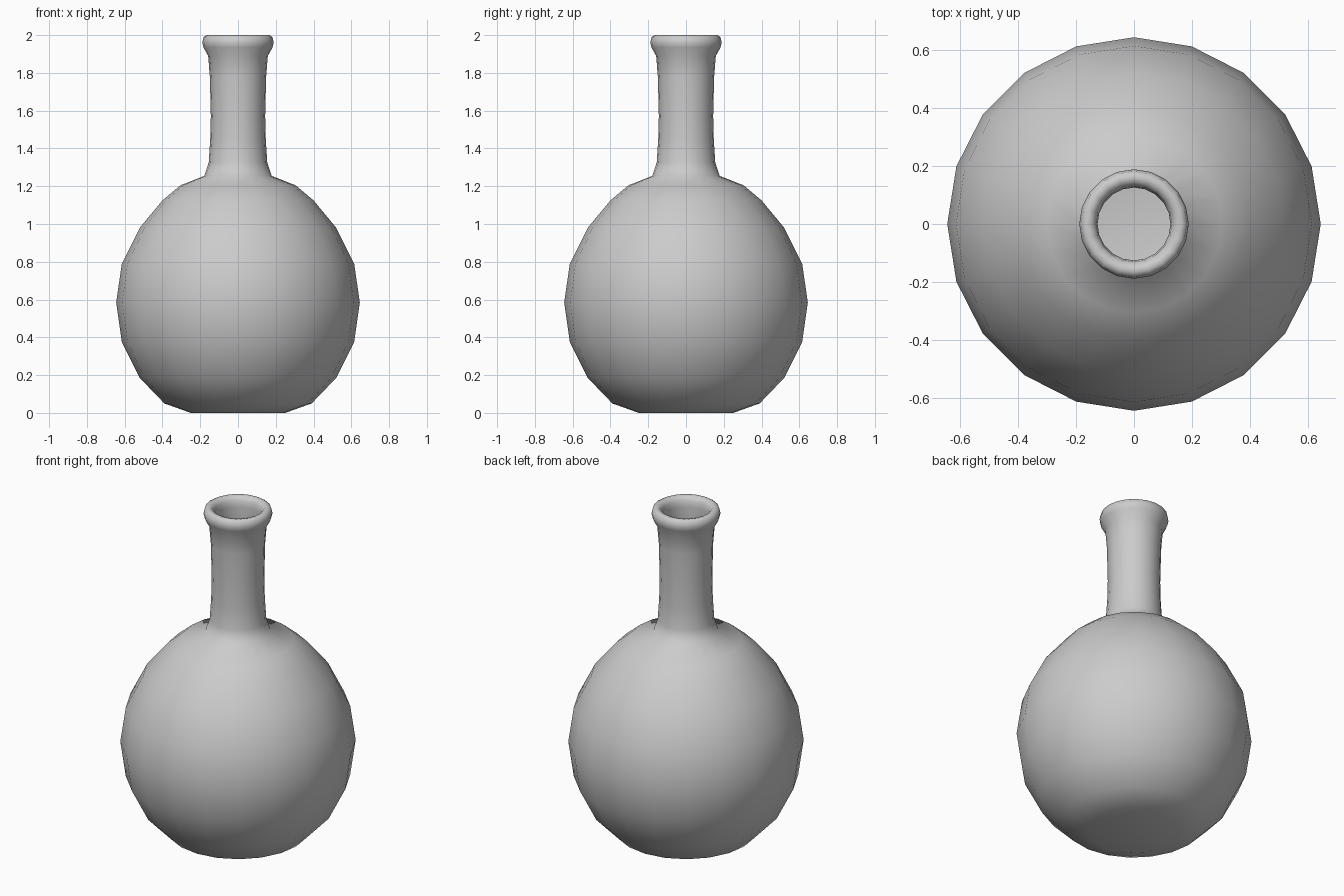
import bpy, bmesh
from math import sin, cos, tau

SIDES = 20

# outside profile from base to lip, then the rounded lip and thin inner wall (radius, z)
outer = [(0.25, 0.005), (0.39, 0.05), (0.52, 0.185), (0.615, 0.375), (0.645, 0.585),
         (0.615, 0.79), (0.52, 0.98), (0.40, 1.125), (0.305, 1.205), (0.178, 1.255),
         (0.155, 1.325), (0.147, 1.45), (0.144, 1.57), (0.149, 1.78), (0.158, 1.89),
         (0.183, 1.935), (0.189, 1.96), (0.182, 1.99), (0.165, 2.0)]
lip = [(0.145, 1.995), (0.131, 1.975), (0.126, 1.94), (0.129, 1.88)]
inner = [(0.129, 1.78), (0.126, 1.57), (0.128, 1.45), (0.135, 1.32), (0.16, 1.238),
         (0.295, 1.187), (0.388, 1.11), (0.503, 0.97), (0.597, 0.785), (0.625, 0.585),
         (0.597, 0.38), (0.505, 0.20), (0.38, 0.07), (0.24, 0.025)]


def lathe(name, profile):
    bm = bmesh.new()
    rings = [[bm.verts.new((r * cos(tau * i / SIDES), r * sin(tau * i / SIDES), z))
              for i in range(SIDES)] for r, z in profile]
    for a, b in zip(rings, rings[1:]):
        for i in range(SIDES):
            j = (i + 1) % SIDES
            bm.faces.new((a[i], a[j], b[j], b[i]))
    # outer base and inner floor
    for ring, z in ((rings[0], 0.0), (rings[-1], 0.02)):
        c = bm.verts.new((0, 0, z))
        for i in range(SIDES):
            bm.faces.new((c, ring[i], ring[(i + 1) % SIDES]))
    bmesh.ops.recalc_face_normals(bm, faces=bm.faces)
    for f in bm.faces:
        f.smooth = True
    # level the base ring onto the ground
    for v in rings[0]:
        v.co.z = 0.0
    me = bpy.data.meshes.new(name)
    bm.to_mesh(me)
    bm.free()
    ob = bpy.data.objects.new(name, me)
    bpy.context.collection.objects.link(ob)
    return ob


# round-bottomed flask
lathe("flask", outer + lip + inner)
